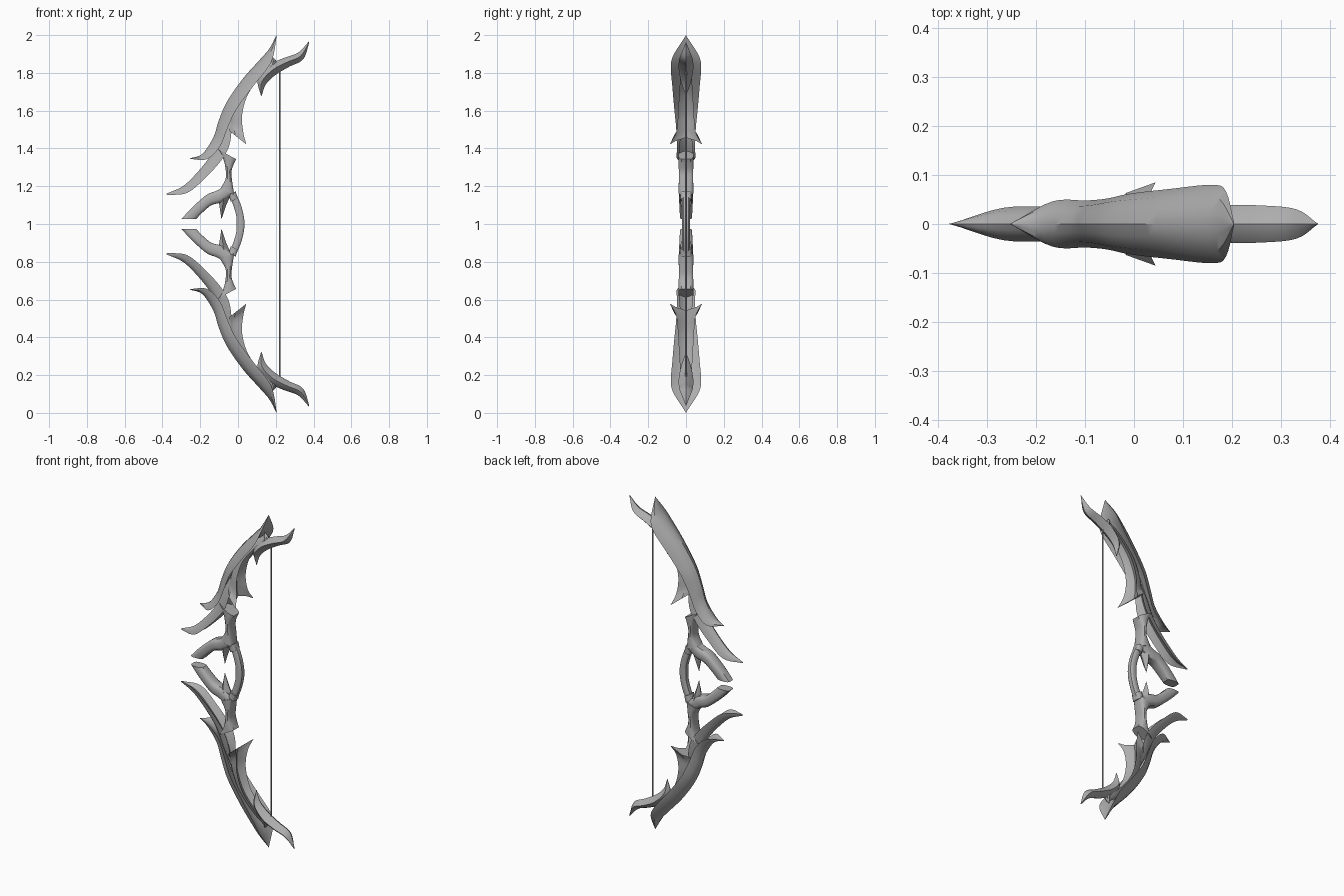
import bpy, bmesh, math
from mathutils import Vector

steel = bpy.data.materials.new("grey")
steel.diffuse_color = (0.42, 0.42, 0.42, 1)

# cross-sections: (position from outer edge to inner edge, fraction of half width)
SHELL = [(0, 0), (.12, .35), (.4, .75), (1, 1), (.75, .6), (.55, 0)]
LEAF = [(0, 0), (.15, .5), (.5, 1), (.8, .5), (1, 0)]
BLOCK = [(0, 0), (0, .6), (.1, .85), (.3, 1), (.7, 1), (.9, .85), (1, .6), (1, 0)]


def smooth_path(pts, n):
    """Catmull-Rom interpolation through stations of any dimension."""
    p = [[2 * a - b for a, b in zip(pts[0], pts[1])]] + [list(q) for q in pts]
    p.append([2 * a - b for a, b in zip(pts[-1], pts[-2])])
    out = []
    for i in range(1, len(p) - 2):
        for k in range(n):
            t = k / n
            out.append([.5 * (2 * b + (c - a) * t + (2 * a - 5 * b + 4 * c - d) * t * t
                              + (3 * b - a - 3 * c + d) * t ** 3)
                        for a, b, c, d in zip(*p[i - 1:i + 3])])
    return out + [list(pts[-1])]


def loft(name, section, stations, n=5, mirrored=True):
    """Stations: outer x, outer z, inner x, inner z, half width."""
    ring = section + [(t, -y) for t, y in section[-2:0:-1]]
    bm = bmesh.new()
    rows = []
    for ox, oz, ix, iz, hw in smooth_path(stations, n):
        rows.append([bm.verts.new((ox + (ix - ox) * t, max(hw, 0) * y, oz + (iz - oz) * t - 1))
                     for t, y in ring])
    m = len(ring)
    for a, b in zip(rows, rows[1:]):
        for j in range(m):
            bm.faces.new((a[j], a[(j + 1) % m], b[(j + 1) % m], b[j]))
    bm.faces.new(rows[0])
    bm.faces.new(rows[-1])
    bmesh.ops.remove_doubles(bm, verts=bm.verts, dist=.0003)
    bmesh.ops.recalc_face_normals(bm, faces=bm.faces)
    me = bpy.data.meshes.new(name)
    bm.to_mesh(me)
    bm.free()
    ob = bpy.data.objects.new(name, me)
    ob.location.z = 1
    bpy.context.collection.objects.link(ob)
    finish(ob)
    if mirrored:
        mod = ob.modifiers.new("lower_half", 'MIRROR')
        mod.use_axis = (False, False, True)
        mod.use_mirror_merge = False
    return ob


def finish(ob):
    ob.data.materials.append(steel)
    bpy.ops.object.select_all(action='DESELECT')
    ob.select_set(True)
    bpy.context.view_layer.objects.active = ob
    bpy.ops.object.shade_smooth_by_angle(angle=math.radians(35))


# broad outer limb shell
loft("limb_shell", SHELL, [
    (-.255, 1.347, -.253, 1.344, 0), (-.188, 1.372, -.167, 1.343, .046),
    (-.13, 1.46, -.098, 1.407, .048), (-.103, 1.545, -.055, 1.508, .052),
    (-.06, 1.645, -.008, 1.608, .062), (.024, 1.767, .077, 1.725, .072),
    (.114, 1.868, .16, 1.83, .08), (.167, 1.93, .188, 1.895, .066),
    (.204, 2.0, .205, 1.998, 0)])

# swept leaf below the limb
loft("lower_leaf", SHELL, [
    (-.38, 1.16, -.375, 1.153, 0), (-.285, 1.205, -.267, 1.166, .033),
    (-.188, 1.305, -.167, 1.25, .035), (-.13, 1.39, -.088, 1.338, .036),
    (-.087, 1.49, -.045, 1.42, .035), (-.045, 1.57, -.03, 1.54, .02)])

# inner leaf with a flared hook at its lower end
loft("inner_hook", SHELL, [
    (-.055, 1.5, .044, 1.422, .085), (-.05, 1.535, .028, 1.485, .052),
    (-.035, 1.6, .022, 1.58, .042), (.015, 1.71, .055, 1.69, .036),
    (.1, 1.81, .13, 1.79, .028), (.18, 1.875, .2, 1.86, .012)])

# leaf at the limb tip that carries the string
loft("tip_leaf", LEAF, [
    (.122, 1.677, .125, 1.677, 0), (.105, 1.765, .148, 1.74, .026),
    (.165, 1.84, .2, 1.79, .038), (.24, 1.878, .27, 1.832, .038),
    (.318, 1.907, .345, 1.872, .03), (.375, 1.966, .377, 1.96, 0)])
loft("tip_prong", LEAF, [
    (.17, 1.84, .215, 1.84, .022), (.172, 1.865, .2, 1.868, .015),
    (.176, 1.888, .178, 1.888, 0)], 3)

# riser: column, curved arm and downward spike
loft("riser_column", BLOCK, [
    (-.105, 1.395, -.01, 1.343, .04), (-.078, 1.345, -.022, 1.318, .04),
    (-.065, 1.285, -.035, 1.275, .038), (-.067, 1.235, -.03, 1.22, .038),
    (-.095, 1.185, -.02, 1.155, .04)])
loft("riser_arm", BLOCK, [
    (-.3, 1.026, -.222, 1.026, .03), (-.24, 1.09, -.187, 1.062, .034),
    (-.165, 1.155, -.14, 1.1, .036), (-.105, 1.18, -.09, 1.115, .036),
    (-.05, 1.22, -.03, 1.155, .034)])
loft("riser_spike", LEAF, [
    (-.105, 1.175, -.025, 1.175, .036), (-.1, 1.11, -.06, 1.105, .028),
    (-.088, 1.028, -.086, 1.028, 0)])

# curved grip and its end collars
half = [(-.045, 1.15, -.012, 1.165, .02), (-.022, 1.09, .014, 1.105, .02),
        (-.009, 1.04, .03, 1.045, .02)]
loft("grip", BLOCK, half + [(-.007, 1, .034, 1, .02)]
     + [(a, 2 - b, c, 2 - d, w) for a, b, c, d, w in half[::-1]], 5, False)
loft("grip_collar", BLOCK, [
    (-.05, 1.155, -.012, 1.172, .03), (-.038, 1.118, -.002, 1.135, .028)], 1)

# bowstring
bpy.ops.mesh.primitive_cylinder_add(vertices=8, radius=.004, depth=1.62, location=(.22, 0, 1))
string = bpy.context.object
string.name = "string"
finish(string)
